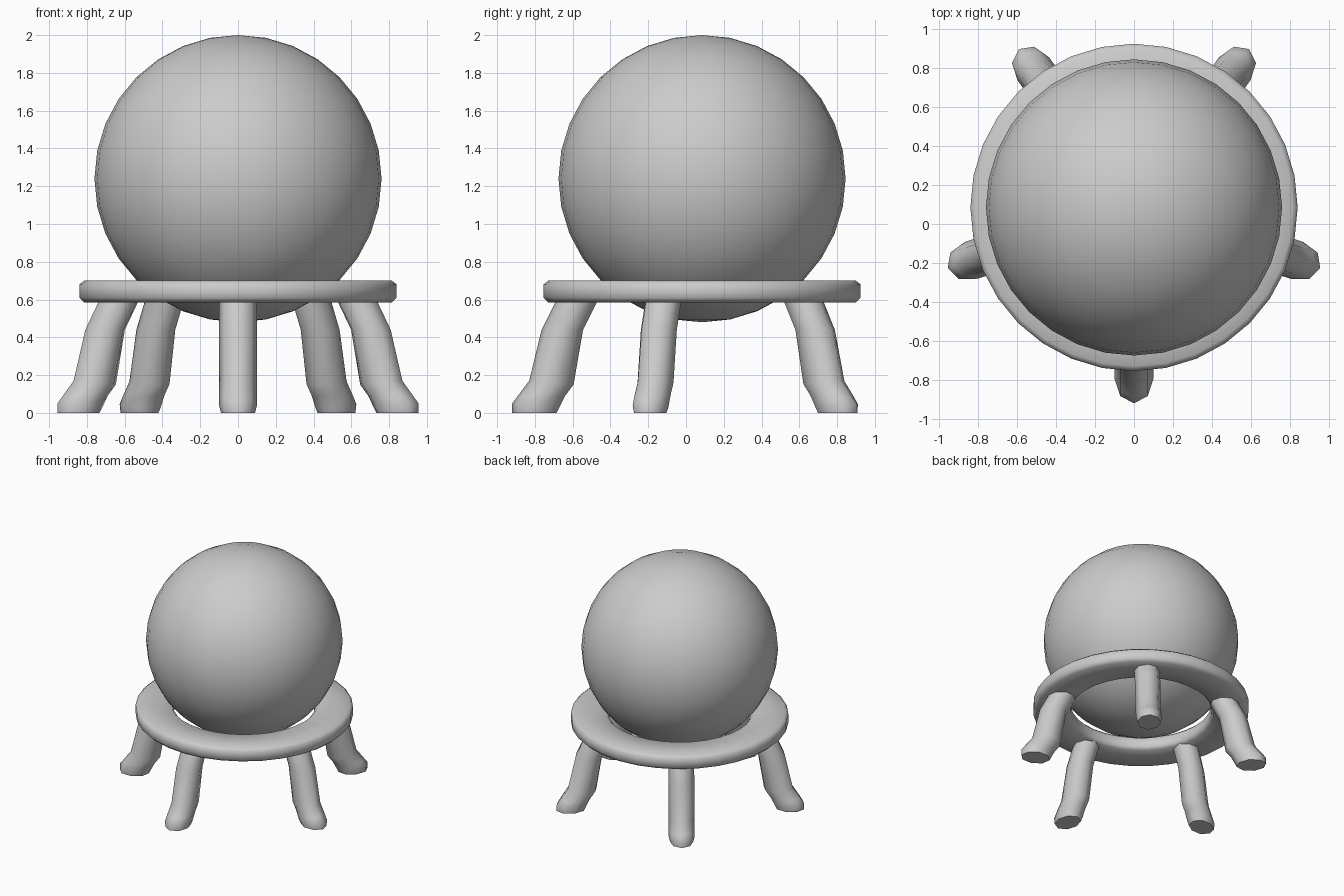
import bpy, bmesh, math
from mathutils import Matrix, Vector

cube = bpy.data.objects.get("Cube")
if cube:
    bpy.data.objects.remove(cube, do_unlink=True)

CENTRE_Y = 0.085
TAU = math.tau

grey = bpy.data.materials.new("light_grey")
grey.use_nodes = True
grey.diffuse_color = (0.6, 0.6, 0.6, 1)
grey.node_tree.nodes["Principled BSDF"].inputs["Base Color"].default_value = grey.diffuse_color


def finish(name, bm, angle):
    """Turn a bmesh into a smooth-shaded object centred on the stand axis."""
    bmesh.ops.recalc_face_normals(bm, faces=bm.faces)
    mesh = bpy.data.meshes.new(name)
    bm.to_mesh(mesh)
    bm.free()
    mesh.materials.append(grey)
    obj = bpy.data.objects.new(name, mesh)
    obj.location.y = CENTRE_Y
    bpy.context.collection.objects.link(obj)
    bpy.ops.object.select_all(action="DESELECT")
    obj.select_set(True)
    bpy.context.view_layer.objects.active = obj
    bpy.ops.object.shade_smooth_by_angle(angle=math.radians(angle))
    return obj


def bridge(bm, loop_a, loop_b):
    """Join two vertex loops with quads."""
    n = len(loop_a)
    for i in range(n):
        j = (i + 1) % n
        bm.faces.new((loop_a[i], loop_a[j], loop_b[j], loop_b[i]))


# Ball
bm = bmesh.new()
bmesh.ops.create_uvsphere(bm, u_segments=32, v_segments=16, radius=0.76,
                          matrix=Matrix.Translation((0, 0, 1.24)))
finish("ball", bm, 60)

# Support ring: chamfered profile (radius, height) turned around the axis
profile = [(0.57, 0.585), (0.815, 0.585), (0.84, 0.61), (0.84, 0.68),
           (0.815, 0.70), (0.57, 0.70), (0.55, 0.68), (0.55, 0.61)]
bm = bmesh.new()
loops = []
for i in range(32):
    a = TAU * i / 32
    loops.append([bm.verts.new((r * math.cos(a), r * math.sin(a), z)) for r, z in profile])
for i in range(32):
    bridge(bm, loops[i - 1], loops[i])
finish("support_ring", bm, 60)

# Legs: octagonal tubes, each section given by inner point, outer point, half width
sections = [((0.77, 0), (1.005, 0), 0.09),
            ((0.755, 0.03), (1.005, 0.05), 0.1),
            ((0.725, 0.09), (0.975, 0.09), 0.1),
            ((0.68, 0.15), (0.915, 0.17), 0.1),
            ((0.63, 0.44), (0.85, 0.44), 0.1),
            ((0.56, 0.58), (0.78, 0.58), 0.1),
            ((0.555, 0.62), (0.76, 0.62), 0.1)]


def make_leg(name, turn):
    bm = bmesh.new()
    loops = []
    for inner, outer, half in sections:
        inner, outer = Vector(inner), Vector(outer)
        mid, reach = (inner + outer) / 2, (outer - inner) / 2
        loop = []
        for i in range(8):
            a = TAU * i / 8
            p = mid + reach * math.cos(a)
            loop.append(bm.verts.new((half * math.sin(a), -p.x, p.y)))
        loops.append(loop)
    for a, b in zip(loops, loops[1:]):
        bridge(bm, a, b)
    bm.faces.new(loops[0])
    bm.faces.new(loops[-1])
    bm.transform(Matrix.Rotation(turn, 4, "Z"))
    finish(name, bm, 60)


names = ["front_leg", "left_leg", "back_left_leg", "back_right_leg", "right_leg"]
for i, name in enumerate(names):
    make_leg(name, TAU * i / len(names))
